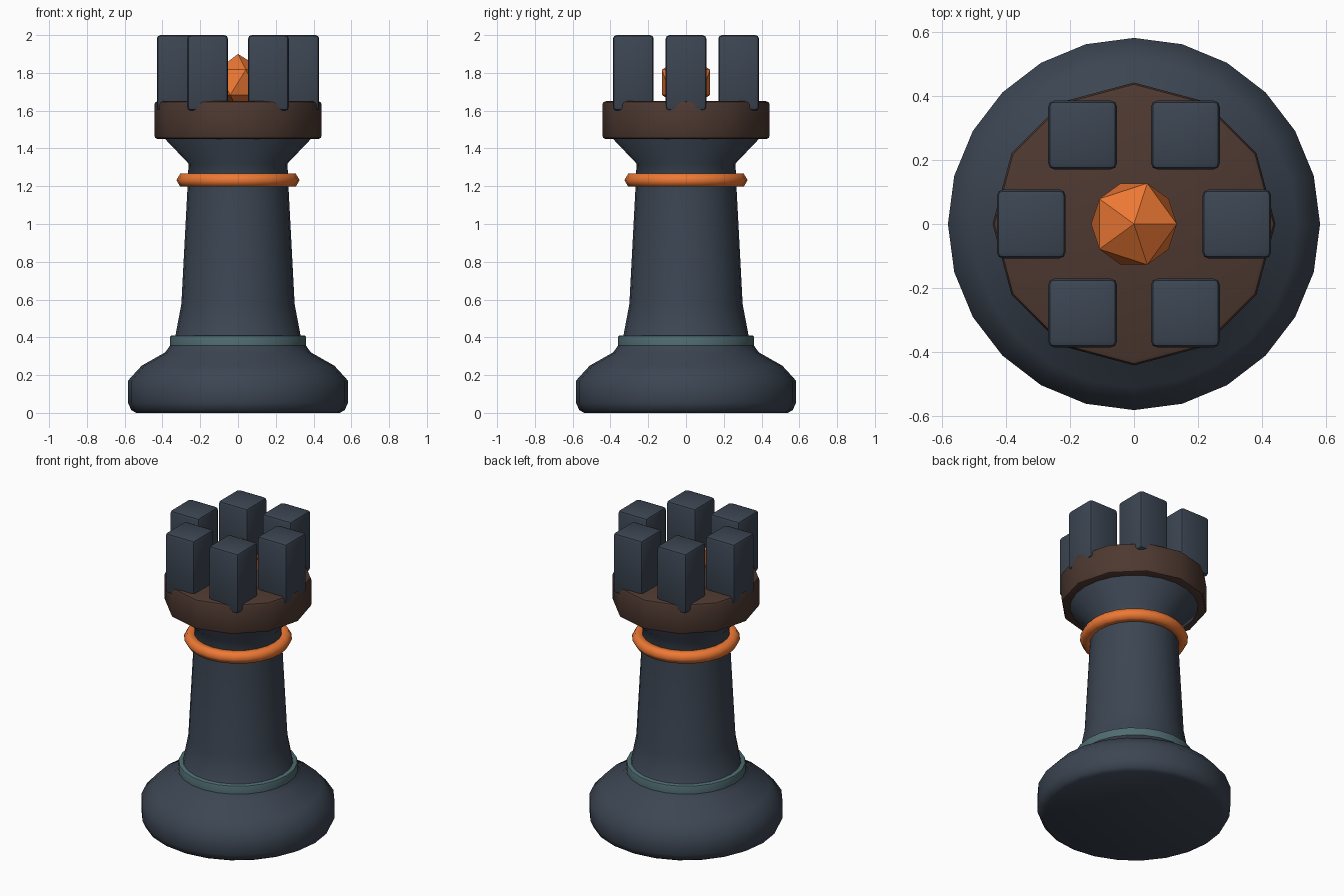
import bpy, math

if "Cube" in bpy.data.objects:
    bpy.data.objects.remove(bpy.data.objects["Cube"])


def material(name, rgb):
    m = bpy.data.materials.new(name)
    m.diffuse_color = (*rgb, 1)
    m.use_nodes = True
    m.node_tree.nodes["Principled BSDF"].inputs["Base Color"].default_value = m.diffuse_color
    return m


SLATE = material("slate", (0.045, 0.06, 0.085))
BROWN = material("brown", (0.075, 0.04, 0.03))
ORANGE = material("orange", (0.85, 0.19, 0.035))
TEAL = material("teal", (0.08, 0.15, 0.165))


def finish(name, mat, bevel=0, angle=None):
    ob = bpy.context.object
    ob.name = name
    ob.data.materials.append(mat)
    if bevel:
        bpy.ops.object.transform_apply(location=False, rotation=False, scale=True)
        mod = ob.modifiers.new("bevel", 'BEVEL')
        mod.width, mod.segments = bevel, 2
        mod.limit_method, mod.angle_limit = 'ANGLE', math.radians(40)
        bpy.ops.object.modifier_apply(modifier="bevel")
    if angle:
        bpy.ops.object.shade_smooth_by_angle(angle=math.radians(angle))
    return ob


def lathe(name, profile, sides, mat):
    verts = [(r * math.cos(2 * math.pi * i / sides), r * math.sin(2 * math.pi * i / sides), z)
             for r, z in profile for i in range(sides)]
    faces = [(k * sides + i, k * sides + (i + 1) % sides,
              (k + 1) * sides + (i + 1) % sides, (k + 1) * sides + i)
             for k in range(len(profile) - 1) for i in range(sides)]
    faces.append(tuple(reversed(range(sides))))
    faces.append(tuple(range(len(verts) - sides, len(verts))))
    me = bpy.data.meshes.new(name)
    me.from_pydata(verts, [], faces)
    ob = bpy.data.objects.new(name, me)
    bpy.context.collection.objects.link(ob)
    bpy.ops.object.select_all(action='DESELECT')
    ob.select_set(True)
    bpy.context.view_layer.objects.active = ob
    return finish(name, mat, angle=50)


# Turned base, column and flared neck
lathe("body", [(0.54, 0), (0.565, 0.015), (0.583, 0.055), (0.583, 0.17), (0.51, 0.25),
               (0.386, 0.32), (0.335, 0.39), (0.30, 0.575), (0.267, 1.2),
               (0.262, 1.32), (0.386, 1.45), (0.386, 1.5)], 24, SLATE)

# Collar at the foot of the column
bpy.ops.mesh.primitive_cylinder_add(vertices=24, radius=0.36, depth=0.11, location=(0, 0, 0.355))
finish("foot_collar", TEAL, bevel=0.008, angle=40)

# Ring around the neck
bpy.ops.mesh.primitive_torus_add(major_segments=24, minor_segments=6, major_radius=0.286,
                                 minor_radius=0.04, location=(0, 0, 1.232))
finish("neck_ring", ORANGE, angle=65)

# Twelve-sided crown platform
bpy.ops.mesh.primitive_cylinder_add(vertices=12, radius=0.443, depth=0.2, location=(0, 0, 1.55))
finish("crown_platform", BROWN, bevel=0.018, angle=35)

# Six battlements, all axis-aligned
for i in range(6):
    a = math.radians(60 * i)
    bpy.ops.mesh.primitive_cube_add(size=1, location=(0.322 * math.cos(a), 0.322 * math.sin(a), 1.8))
    bpy.context.object.scale = (0.216, 0.216, 0.4)
    finish(f"battlement_{i + 1}", SLATE, bevel=0.02, angle=30)

# Faceted gem in the middle
bpy.ops.mesh.primitive_ico_sphere_add(subdivisions=1, radius=0.15, location=(0, 0, 1.75))
finish("gem", ORANGE)
